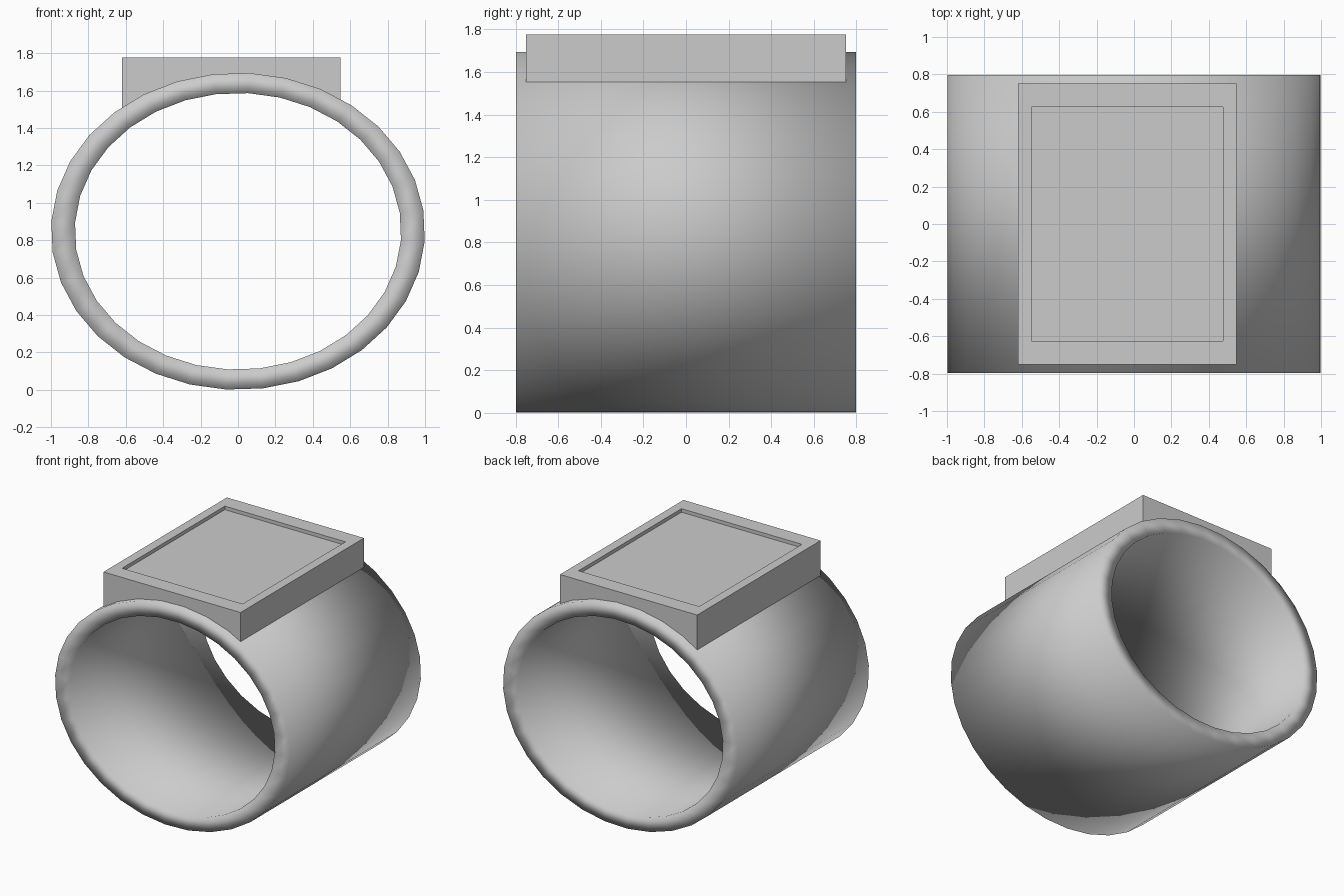
import bpy, bmesh, math

if "Cube" in bpy.data.objects:
    bpy.data.objects.remove(bpy.data.objects["Cube"])

CZ = 0.8475      # centre height of the band
RATIO = 0.8475   # height / width of the oval
HALF = 0.797     # half depth of the band
SEG = 32


def finish(bm, name, smooth):
    bmesh.ops.recalc_face_normals(bm, faces=bm.faces)
    for f in bm.faces:
        f.smooth = smooth
    me = bpy.data.meshes.new(name)
    bm.to_mesh(me)
    bm.free()
    ob = bpy.data.objects.new(name, me)
    bpy.context.collection.objects.link(ob)
    return ob


# Oval band: four rings joined into a closed hollow sleeve
bm = bmesh.new()


def ring(r, y):
    angles = [math.radians(86.4) + 2 * math.pi * k / SEG for k in range(SEG)]
    return [bm.verts.new((r * math.cos(a), y, CZ + r * RATIO * math.sin(a))) for a in angles]


rings = [ring(1.0, -HALF), ring(1.0, HALF), ring(0.873, HALF), ring(0.873, -HALF)]
for i in range(4):
    a, b = rings[i], rings[(i + 1) % 4]
    for k in range(SEG):
        n = (k + 1) % SEG
        bm.faces.new((a[k], a[n], b[n], b[k]))
finish(bm, "band", True)

# Case: box whose underside follows the middle of the band wall
X0, X1, TOP, DEPTH = -0.62, 0.547, 1.777, 0.75
bm = bmesh.new()
profile = [(X1, TOP), (X0, TOP)]
for i in range(13):
    x = X0 + (X1 - X0) * i / 12
    profile.append((x, CZ + 0.936 * RATIO * math.sqrt(1 - (x / 0.936) ** 2)))
front = bm.faces.new([bm.verts.new((x, -DEPTH, z)) for x, z in profile])
ext = bmesh.ops.extrude_face_region(bm, geom=[front], use_keep_orig=True)
bmesh.ops.translate(bm, vec=(0, 2 * DEPTH, 0),
                    verts=[g for g in ext["geom"] if isinstance(g, bmesh.types.BMVert)])
bmesh.ops.recalc_face_normals(bm, faces=bm.faces)

# Shallow screen recess in the top
top = max(bm.faces, key=lambda f: f.calc_center_median().z)
bmesh.ops.inset_region(bm, faces=[top], thickness=0.1)
for v in top.verts:
    v.co.y = math.copysign(0.625, v.co.y)
floor = bmesh.ops.extrude_discrete_faces(bm, faces=[top])["faces"][0]
bmesh.ops.translate(bm, vec=(0, 0, -0.027), verts=floor.verts)
finish(bm, "case", False)
